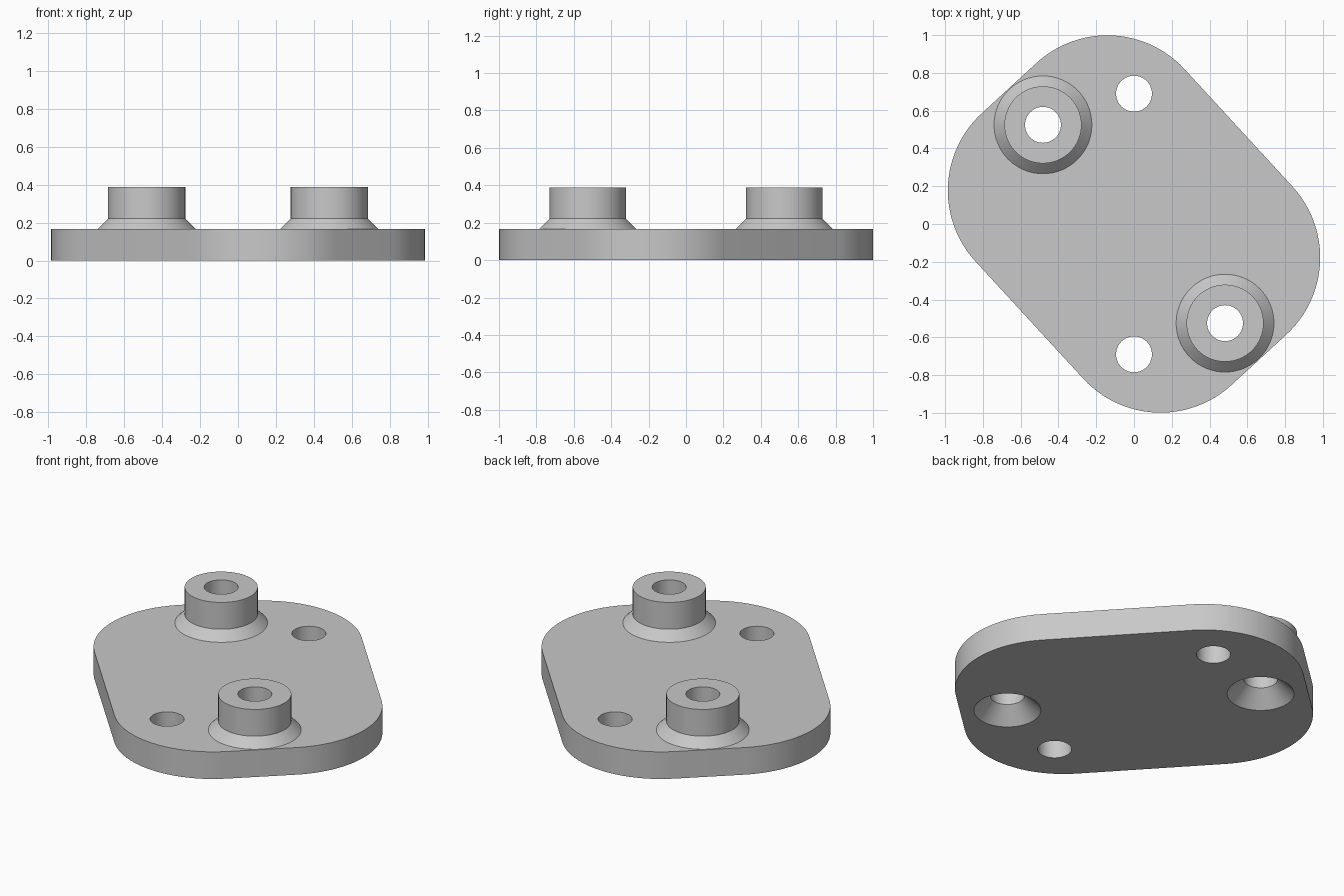
import bpy, bmesh, math
from mathutils import Vector

if "Cube" in bpy.data.objects:
    bpy.data.objects.remove(bpy.data.objects["Cube"])

TILT = math.radians(132.6)               # direction of the plate's long axis
U = Vector((math.cos(TILT), math.sin(TILT)))
V = Vector((U.y, -U.x))
HALF_L, HALF_W, CORNER_R = 0.422, 0.197, 0.555   # corner centres and radius
THICK = 0.167
BOSS_XY = (-0.482, 0.525)
HOLE_XY = (0.0, 0.69)
BORE_R = 0.095

grey = bpy.data.materials.new("plain grey")
grey.diffuse_color = (0.58, 0.58, 0.58, 1)
grey.use_nodes = True
grey.node_tree.nodes["Principled BSDF"].inputs["Base Color"].default_value = grey.diffuse_color


def finish(bm, name):
    bmesh.ops.recalc_face_normals(bm, faces=bm.faces)
    me = bpy.data.meshes.new(name)
    bm.to_mesh(me)
    bm.free()
    me.materials.append(grey)
    ob = bpy.data.objects.new(name, me)
    bpy.context.collection.objects.link(ob)
    return ob


def lathe(name, profile, xy, n=64):
    """Turn a closed (radius, z) profile starting and ending on the axis."""
    bm = bmesh.new()
    rings = [[bm.verts.new((xy[0] + r * math.cos(math.tau * i / n),
                            xy[1] + r * math.sin(math.tau * i / n), z))
              for i in range(n)] for r, z in profile]
    for a, b in zip(rings, rings[1:]):
        for i in range(n):
            j = (i + 1) % n
            bm.faces.new((a[i], a[j], b[j], b[i]))
    bm.faces.new(rings[0])
    bm.faces.new(rings[-1])
    return finish(bm, name)


def combine(target, other, operation):
    mod = target.modifiers.new(operation.lower(), 'BOOLEAN')
    mod.operation = operation
    mod.solver = 'EXACT'
    mod.object = other
    bpy.context.view_layer.objects.active = target
    bpy.ops.object.modifier_apply(modifier=mod.name)
    bpy.data.objects.remove(other)


# Plate: rounded rectangle outline, extruded
bm = bmesh.new()
STEPS = 24
outline = []
for k, (su, sv) in enumerate(((1, -1), (-1, -1), (-1, 1), (1, 1))):
    centre = U * HALF_L * su + V * HALF_W * sv
    for s in range(STEPS + 1):
        a = TILT + math.pi / 2 * (k + s / STEPS)
        p = centre + CORNER_R * Vector((math.cos(a), math.sin(a)))
        outline.append(bm.verts.new((p.x, p.y, 0)))
base = bm.faces.new(outline)
top = bmesh.ops.extrude_face_region(bm, geom=[base])["geom"]
bmesh.ops.translate(bm, vec=(0, 0, THICK),
                    verts=[g for g in top if isinstance(g, bmesh.types.BMVert)])
plate = finish(bm, "mounting_plate")

# Two half-turn copies of each boss, countersunk bore and plain hole
boss_profile = [(0.2, 0.1), (0.259, THICK), (0.204, 0.222), (0.204, 0.387)]
bore_profile = [(BORE_R + 0.142, -0.05), (BORE_R, 0.092), (BORE_R, 0.5)]
hole_profile = [(BORE_R, -0.1), (BORE_R, 0.3)]
for s in (1, -1):
    boss_at = (s * BOSS_XY[0], s * BOSS_XY[1])
    hole_at = (s * HOLE_XY[0], s * HOLE_XY[1])
    combine(plate, lathe("boss", boss_profile, boss_at), 'UNION')
    combine(plate, lathe("bore_cutter", bore_profile, boss_at), 'DIFFERENCE')
    combine(plate, lathe("hole_cutter", hole_profile, hole_at), 'DIFFERENCE')

# Smooth curved walls, keep the rims sharp
bpy.ops.object.select_all(action='DESELECT')
plate.select_set(True)
bpy.context.view_layer.objects.active = plate
bpy.ops.object.shade_smooth_by_angle(angle=math.radians(25))
